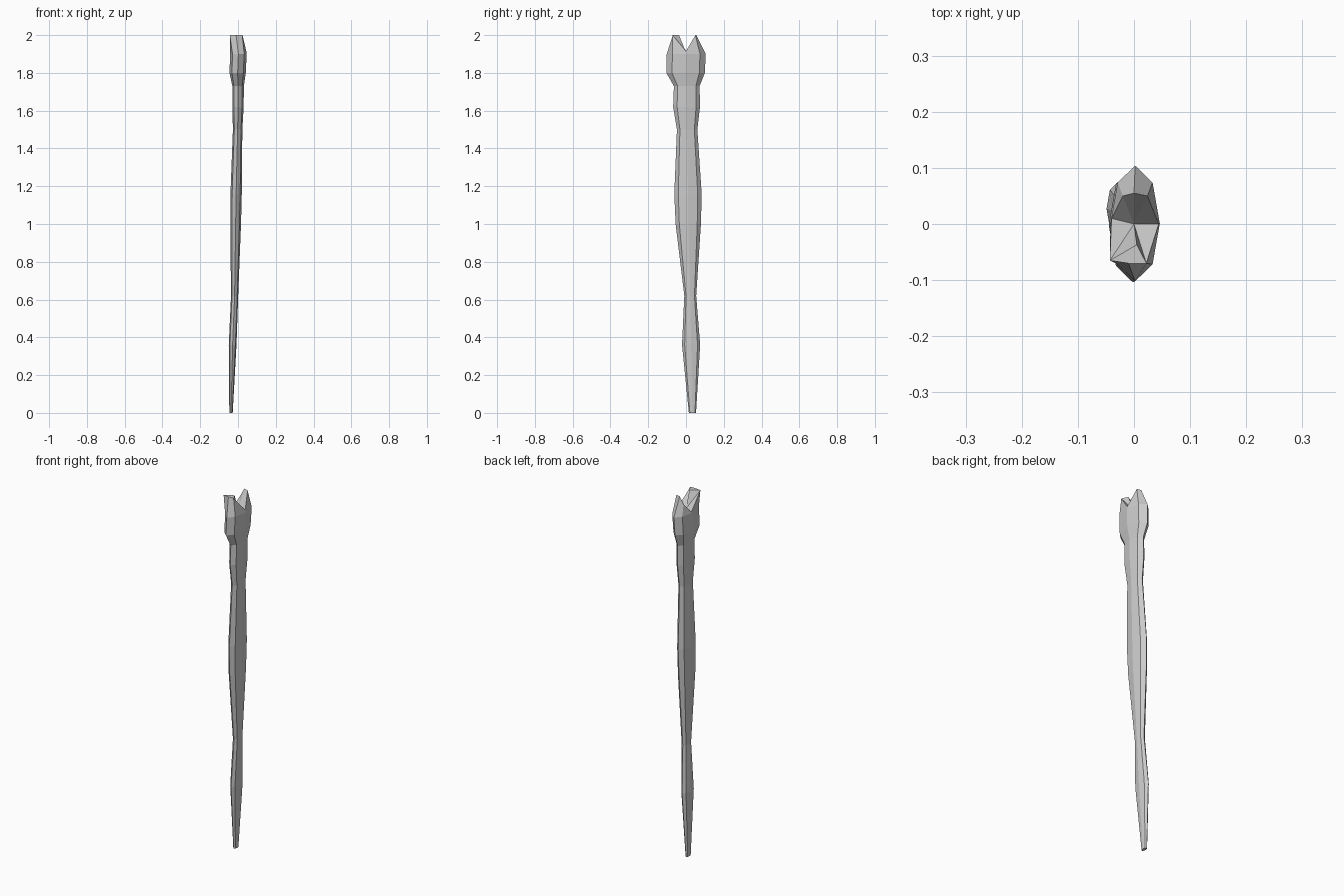
import bpy, bmesh, math

if "Cube" in bpy.data.objects:
    bpy.data.objects.remove(bpy.data.objects["Cube"])

SIDES = 8
# Shaft sections: z, x min, x max, y min, y max
SECTIONS = [
    (0.00, -0.046, -0.028, 0.015, 0.053),
    (0.36, -0.049, -0.008, -0.021, 0.075),
    (0.62, -0.037, 0.001, -0.009, 0.054),
    (1.00, -0.041, 0.016, -0.055, 0.079),
    (1.16, -0.040, 0.020, -0.062, 0.083),
    (1.50, -0.027, 0.023, -0.048, 0.060),
    (1.62, -0.030, 0.030, -0.068, 0.074),
    (1.73, -0.030, 0.031, -0.064, 0.072),
    (1.80, -0.045, 0.041, -0.104, 0.100),
    (1.90, -0.042, 0.046, -0.102, 0.104),
]
# Jagged rim of the forked head, starting at +x and going round through +y
RIM = [(0.044, 0.0, 1.915), (0.024, 0.05, 2.0), (0.0, 0.055, 2.0),
       (-0.02, 0.05, 1.96), (-0.040, 0.01, 1.905), (-0.043, -0.065, 2.0),
       (-0.01, -0.07, 2.0), (0.022, -0.07, 2.0)]

bm = bmesh.new()


def section(z, x0, x1, y0, y1):
    cx, cy, rx, ry = (x0 + x1) / 2, (y0 + y1) / 2, (x1 - x0) / 2, (y1 - y0) / 2
    angles = [math.tau * i / SIDES for i in range(SIDES)]
    return [bm.verts.new((cx + rx * math.cos(a), cy + ry * math.sin(a), z)) for a in angles]


# Shaft and flared head
rings = [section(*s) for s in SECTIONS]
rings.append([bm.verts.new(p) for p in RIM])
for low, high in zip(rings, rings[1:]):
    for i in range(SIDES):
        j = (i + 1) % SIDES
        bm.faces.new((low[i], low[j], high[j], high[i]))
bm.faces.new(rings[0][::-1])

# Notch between the two prongs
r = rings[-1]
pit = bm.verts.new((0.0, 0.0, 1.91))
tip = bm.verts.new((0.005, -0.037, 2.0))
for i in range(4):
    bm.faces.new((r[i], r[i + 1], pit))
bm.faces.new((r[4], r[5], pit))
bm.faces.new((r[5], tip, pit))
bm.faces.new((tip, r[7], pit))
bm.faces.new((r[7], r[0], pit))
bm.faces.new((r[5], r[6], r[7], tip))

bmesh.ops.recalc_face_normals(bm, faces=bm.faces[:])
mesh = bpy.data.meshes.new("forked_staff")
bm.to_mesh(mesh)
bm.free()
staff = bpy.data.objects.new("forked_staff", mesh)
bpy.context.collection.objects.link(staff)
